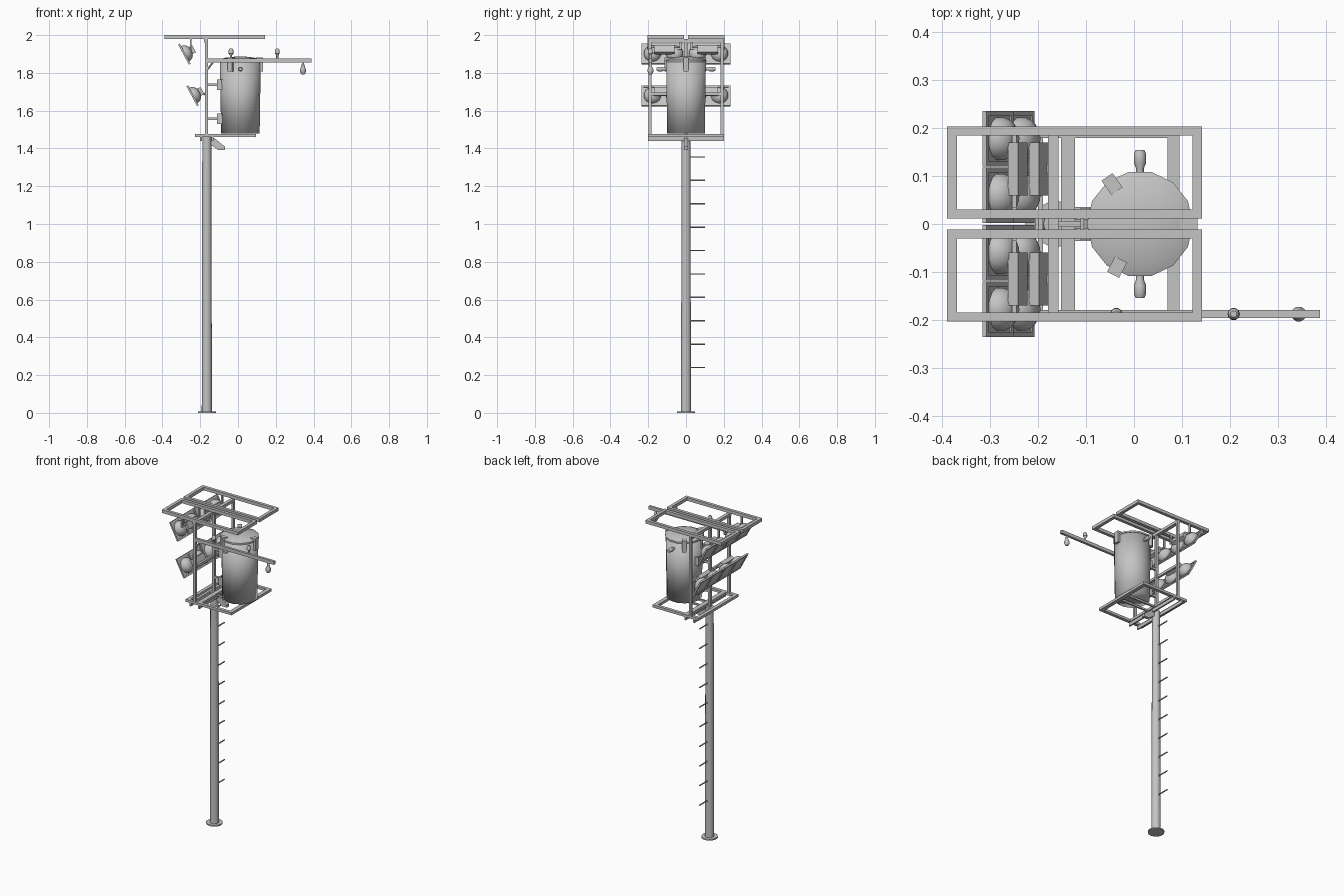
import bpy, bmesh, math
from mathutils import Vector, Matrix

if "Cube" in bpy.data.objects:
    bpy.data.objects.remove(bpy.data.objects["Cube"])

grey = bpy.data.materials.new("galvanised grey")
grey.diffuse_color = (0.55, 0.55, 0.55, 1)
grey.use_nodes = True
grey.node_tree.nodes["Principled BSDF"].inputs["Base Color"].default_value = grey.diffuse_color


def finish(name, bm, angle=40):
    """Turn a bmesh into an object, smooth except on sharp edges."""
    bmesh.ops.remove_doubles(bm, verts=bm.verts, dist=1e-5)
    bmesh.ops.recalc_face_normals(bm, faces=bm.faces)
    for f in bm.faces:
        f.smooth = True
    for e in bm.edges:
        e.smooth = e.calc_face_angle(0) < math.radians(angle)
    me = bpy.data.meshes.new(name)
    bm.to_mesh(me)
    bm.free()
    me.materials.append(grey)
    ob = bpy.data.objects.new(name, me)
    bpy.context.collection.objects.link(ob)
    return ob


def add_box(bm, x, y, z, m=Matrix()):
    c = Vector((sum(x) / 2, sum(y) / 2, sum(z) / 2))
    s = (x[1] - x[0], y[1] - y[0], z[1] - z[0])
    bmesh.ops.create_cube(bm, size=1, matrix=m @ Matrix.Translation(c) @ Matrix.Diagonal((*s, 1)))


def boxes(name, *parts):
    bm = bmesh.new()
    for p in parts:
        add_box(bm, *p)
    return finish(name, bm)


def add_lathe(bm, profile, sides, m=Matrix()):
    """Revolve (radius, height) points about local z; ends are closed."""
    rings = [[bm.verts.new(m @ Vector((r * math.cos(a), r * math.sin(a), h)))
              for a in (2 * math.pi * i / sides for i in range(sides))] for r, h in profile]
    for lo, hi in zip(rings, rings[1:]):
        for i in range(sides):
            j = (i + 1) % sides
            bm.faces.new((lo[i], lo[j], hi[j], hi[i]))
    bm.faces.new(rings[0][::-1])
    bm.faces.new(rings[-1])


def lathe(name, profile, sides, m=Matrix(), angle=40):
    bm = bmesh.new()
    add_lathe(bm, profile, sides, m)
    return finish(name, bm, angle)


def rod(name, p, q, r, sides=8):
    d = Vector(q) - Vector(p)
    m = Matrix.Translation(p) @ d.to_track_quat('Z', 'Y').to_matrix().to_4x4()
    return lathe(name, [(r, 0), (r, d.length)], sides, m)


PX = -0.165   # pole and post line

# Pole, foot plate and climbing rungs
at_pole = Matrix.Translation((PX, 0, 0))
lathe("pole", [(0.027, 0), (0.024, 1.46)], 14, at_pole)
lathe("foot_plate", [(0.048, 0), (0.048, 0.008)], 14, at_pole)
for i in range(10):
    z = 0.24 + i * 0.1239
    rod("climbing_rung", (PX, 0.015, z), (PX, 0.1, z), 0.004, 6)

# Two rectangular frames on top
for s in (1, -1):
    lo, hi = sorted((s * 0.011, s * 0.204))
    z = (1.98, 2.0)
    boxes("top_frame",
          ((-0.39, 0.142), (lo, lo + 0.019), z), ((-0.39, 0.142), (hi - 0.019, hi), z),
          ((-0.39, -0.37), (lo + 0.019, hi - 0.019), z),
          ((0.122, 0.142), (lo + 0.019, hi - 0.019), z))

# Platform frame at the bottom of the head
z = (1.46, 1.476)
boxes("platform_frame",
      ((-0.227, 0.095), (-0.2, -0.18), z), ((-0.227, 0.095), (0.18, 0.2), z),
      ((-0.227, -0.205), (-0.18, 0.18), z), ((0.07, 0.095), (-0.18, 0.18), z),
      ((-0.152, -0.123), (-0.18, 0.18), z))
boxes("platform_bearers",
      ((-0.2, -0.19), (-0.2, 0.2), (1.44, 1.46)), ((-0.139, -0.129), (-0.2, 0.2), (1.44, 1.46)),
      ((-0.15, 0.07), (0.026, 0.036), (1.46, 1.472)), ((-0.15, 0.07), (-0.036, -0.026), (1.46, 1.472)))

# Gusset plate between pole and platform
bm = bmesh.new()
outline = [(-0.145, 1.455), (-0.125, 1.455), (-0.07, 1.41), (-0.07, 1.392), (-0.105, 1.392), (-0.145, 1.42)]
face = bm.faces.new([bm.verts.new((x, -0.01, zz)) for x, zz in outline])
ext = bmesh.ops.extrude_face_region(bm, geom=[face])
bmesh.ops.translate(bm, verts=[v for v in ext["geom"] if isinstance(v, bmesh.types.BMVert)], vec=(0, 0.02, 0))
finish("gusset", bm)

# Posts and cross bars carrying the frames and lamps
for y in (-0.191, 0, 0.191):
    boxes("post", ((PX - 0.01, PX + 0.006), (y - 0.008, y + 0.008), (1.46, 1.98)))
boxes("top_cross_bar", ((-0.18, -0.158), (-0.2, 0.196), (1.962, 1.98)))
boxes("lamp_cross_bar", ((-0.178, -0.164), (-0.19, 0.19), (1.68, 1.696)))

# Transformer tank, lid, clamps and side bushings
TX = 0.0125
at_tank = Matrix.Translation((TX, 0, 0))
lathe("transformer_tank", [(0.102, 1.478), (0.108, 1.864)], 14, at_tank, 100)
lathe("transformer_lid", [(0.111, 1.858), (0.111, 1.868), (0.085, 1.879), (0.03, 1.886)], 14, at_tank)
for a in (0, 125, -118):
    m = at_tank @ Matrix.Rotation(math.radians(a), 4, 'Z')
    bm = bmesh.new()
    add_box(bm, (0.084, 0.12), (-0.014, 0.014), (1.845, 1.882), m)
    add_box(bm, (0.1, 0.12), (-0.014, 0.014), (1.808, 1.845), m)
    finish("lid_clamp", bm)
for s in (1, -1):
    m = Matrix.Translation((TX, s * 0.1, 1.82)) @ Matrix.Rotation(-s * math.pi / 2, 4, 'X')
    lathe("side_bushing", [(0.008, 0), (0.008, 0.016), (0.013, 0.028), (0.013, 0.045), (0.009, 0.055)], 10, m)
for z0 in (1.53, 1.71):
    boxes("tank_bracket", ((-0.112, -0.08), (-0.033, -0.025), (z0, z0 + 0.055)),
          ((-0.112, -0.08), (0.025, 0.033), (z0, z0 + 0.055)),
          ((-0.112, -0.104), (-0.033, 0.033), (z0, z0 + 0.055)),
          ((-0.16, -0.104), (-0.006, 0.006), (z0 + 0.02, z0 + 0.035)))

# Long side arm with its insulators and knee brace
AY = -0.188
boxes("side_arm", ((-0.16, 0.388), (AY - 0.008, AY + 0.008), (1.856, 1.877)))
rod("knee_brace", (-0.16, AY, 1.82), (-0.13, AY, 1.86), 0.006, 6)
pin = [(0.006, 0), (0.006, 0.018), (0.013, 0.026), (0.012, 0.046), (0.007, 0.052)]
for x in (-0.037, 0.208):
    lathe("pin_insulator", pin, 10, Matrix.Translation((x, AY, 1.876)))
lathe("hanging_insulator", [(0.006, 0), (0.007, 0.02), (0.016, 0.04), (0.016, 0.052), (0.008, 0.066)], 10,
      Matrix.Translation((0.344, AY, 1.858)) @ Matrix.Rotation(math.pi, 4, 'X'))

# Two rows of four floodlights; local +z points to the back of each lamp
TILT = Matrix.Rotation(math.radians(62), 4, 'Y')
bowl = [(0.046, 0.002), (0.045, 0.014), (0.038, 0.028), (0.026, 0.038), (0.012, 0.042)]
for cx, cz in ((-0.285, 1.899), (-0.241, 1.678)):
    for y in (-0.178, -0.06, 0.06, 0.178):
        m = Matrix.Translation((cx, y, cz)) @ TILT
        bm = bmesh.new()
        for s in (-1, 1):   # square rim
            add_box(bm, sorted((s * 0.05, s * 0.06)), (-0.058, 0.058), (-0.004, 0.006), m)
            add_box(bm, (-0.05, 0.05), sorted((s * 0.048, s * 0.058)), (-0.004, 0.006), m)
        add_box(bm, (-0.05, 0.05), (-0.048, 0.048), (-0.001, 0.003), m)
        finish("floodlight_rim", bm)
        lathe("floodlight_bowl", bowl, 14, m)
    for y in (-0.115, 0.115):
        m = Matrix.Translation((cx, y, cz)) @ TILT
        bm = bmesh.new()
        add_box(bm, (-0.022, 0.02), (-0.055, 0.055), (0.036, 0.06), m)
        finish("lamp_housing", bm)
    # hangers from the top frame, or stubs to the cross bar
    for y in (-0.115, 0.115):
        if cz > 1.8:
            boxes("lamp_hanger", ((-0.255, -0.245), (y - 0.09, y + 0.09), (1.925, 1.935)),
                  ((-0.255, -0.245), (y - 0.09, y - 0.08), (1.925, 1.985)),
                  ((-0.255, -0.245), (y + 0.08, y + 0.09), (1.925, 1.985)))
        else:
            boxes("lamp_stub", ((-0.2, -0.17), (y - 0.01, y + 0.01), (1.684, 1.694)))
